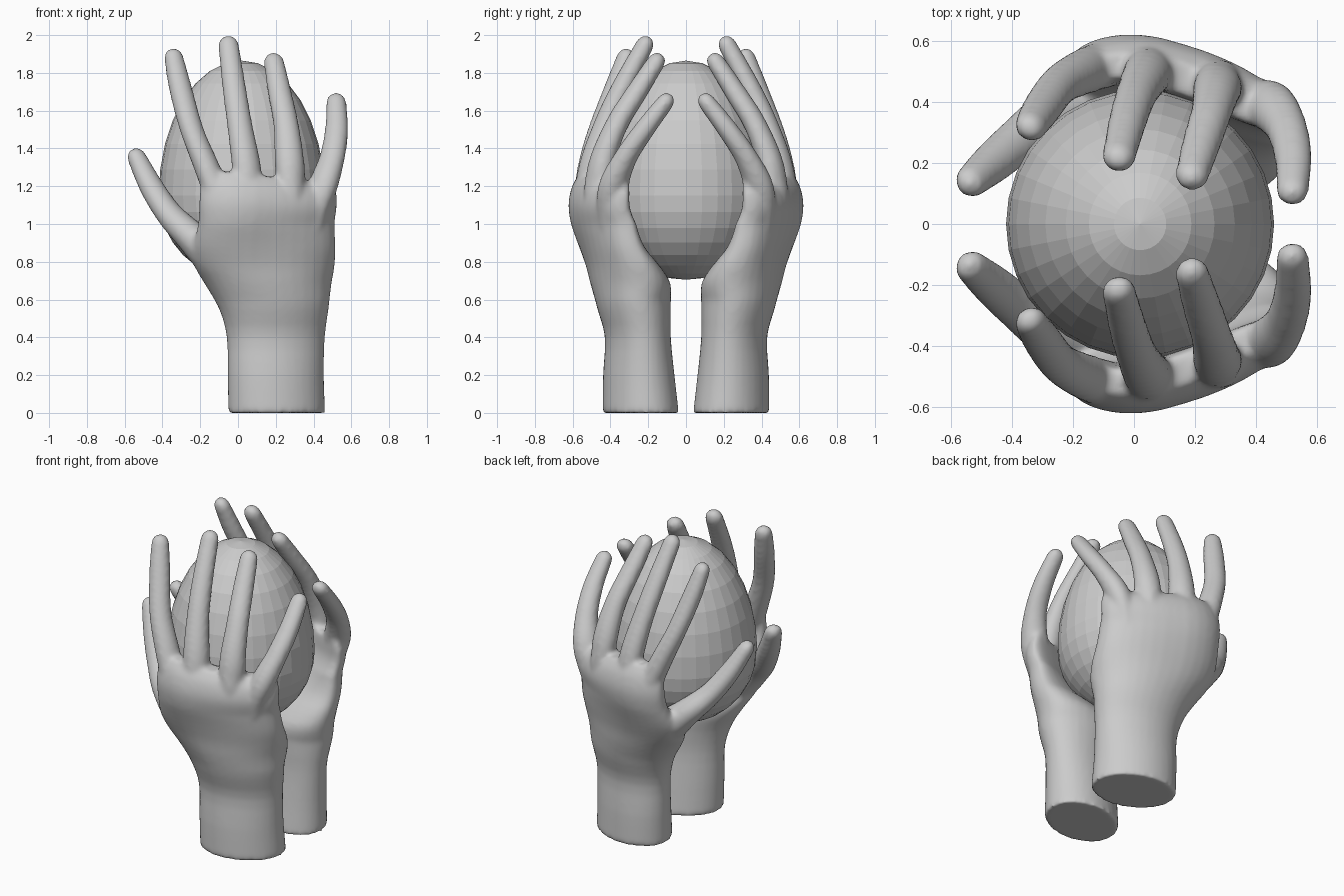
import bpy, bmesh, math
from mathutils import Vector

cube = bpy.data.objects.get("Cube")
if cube:
    bpy.data.objects.remove(cube, do_unlink=True)

grey = bpy.data.materials.new("plain grey")
grey.use_nodes = True
grey.diffuse_color = (0.6, 0.6, 0.6, 1)
grey.node_tree.nodes["Principled BSDF"].inputs["Base Color"].default_value = (0.6, 0.6, 0.6, 1)


def add_object(name, bm):
    mesh = bpy.data.meshes.new(name)
    bm.to_mesh(mesh)
    bm.free()
    mesh.materials.append(grey)
    obj = bpy.data.objects.new(name, mesh)
    bpy.context.collection.objects.link(obj)
    return obj


def spline(rows, steps):
    """Smooth interpolation through rows of numbers."""
    rows = [Vector(r) for r in rows]
    pts = [rows[0] * 2 - rows[1]] + rows + [rows[-1] * 2 - rows[-2]]
    out = []
    for a, b, c, d in zip(pts, pts[1:], pts[2:], pts[3:]):
        for i in range(steps):
            t = i / steps
            out.append((b * 2 + (c - a) * t + (a * 2 - b * 5 + c * 4 - d) * t * t
                        + (b * 3 - a - c * 3 + d) * t ** 3) / 2)
    return out + [rows[-1]]


def loft(bm, rings):
    """Closed skin over a list of point rings."""
    loops = [[bm.verts.new(p) for p in ring] for ring in rings]
    n = len(loops[0])
    for low, high in zip(loops, loops[1:]):
        for i in range(n):
            j = (i + 1) % n
            bm.faces.new((low[i], low[j], high[j], high[i]))
    bm.faces.new(loops[0][::-1])
    bm.faces.new(loops[-1])


def palm_ring(row, sides=32):
    """Slightly turned oval at the wrist, becoming a slanted, cupped slab at the palm."""
    z, xc, xr, yc, yr = row
    cup = min(max((z - 0.6) / 0.4, 0), 1)
    drop = 0.15 * max(z - 1, 0)
    ring = []
    for i in range(sides):
        a = math.tau * i / sides
        u, s = math.cos(a), math.sin(a)
        v = math.copysign(abs(s) ** (1 - 0.25 * cup), s) * (1 + 0.3 * cup * max(u, 0))
        bend = 0.03 * u + cup * (0.1 * u + (0.1 if u < 0 else 0.03) * u * u)
        ring.append(Vector((xc + xr * u, yc + yr * v + bend, z - drop * u)))
    return ring


def finger_rings(points, sides=14):
    """Tapered, slightly flattened tube with a round tip; points are x, y, z, radius."""
    path = spline(points, 5)
    rings = []

    def ring(centre, direction, radius):
        q = direction.to_track_quat('Z', 'Y')
        rings.append([centre + q @ Vector((radius * math.cos(math.tau * i / sides),
                                           0.87 * radius * math.sin(math.tau * i / sides), 0))
                      for i in range(sides)])

    for i, p in enumerate(path):
        step = path[min(i + 1, len(path) - 1)] - path[max(i - 1, 0)]
        along = Vector(step[:3]).normalized()
        ring(Vector(p[:3]), along, p[3])
    end, r = Vector(path[-1][:3]), path[-1][3]
    for deg in (25, 50, 75):
        t = math.radians(deg)
        ring(end + along * r * math.sin(t), along, r * math.cos(t))
    return rings


# forearm and palm: z, centre x, half width, centre y, half depth
PALM = [
    (0.0, 0.205, 0.257, -0.24, 0.2), (0.2, 0.2, 0.255, -0.25, 0.187),
    (0.4, 0.2, 0.26, -0.255, 0.172), (0.55, 0.19, 0.29, -0.275, 0.192),
    (0.68, 0.16, 0.335, -0.295, 0.205), (0.78, 0.14, 0.372, -0.345, 0.175),
    (0.88, 0.14, 0.377, -0.415, 0.132), (1.0, 0.15, 0.362, -0.475, 0.105),
    (1.1, 0.158, 0.365, -0.5, 0.092), (1.19, 0.163, 0.36, -0.492, 0.078),
    (1.25, 0.165, 0.335, -0.475, 0.052),
]
# digits: x, y, z, radius from the knuckle to the tip
THUMB = [(0.0, -0.33, 0.7, 0.11), (-0.13, -0.37, 0.82, 0.12), (-0.265, -0.35, 0.95, 0.094),
         (-0.37, -0.28, 1.06, 0.078), (-0.46, -0.205, 1.2, 0.07), (-0.535, -0.14, 1.35, 0.056)]
INDEX = [(-0.08, -0.53, 1.08, 0.08), (-0.165, -0.5, 1.3, 0.076), (-0.245, -0.455, 1.5, 0.067),
         (-0.305, -0.375, 1.72, 0.064), (-0.34, -0.32, 1.88, 0.054)]
MIDDLE = [(0.07, -0.52, 1.08, 0.08), (0.045, -0.495, 1.3, 0.081), (0.01, -0.43, 1.52, 0.069),
          (-0.02, -0.34, 1.72, 0.064), (-0.05, -0.22, 1.945, 0.056)]
RING = [(0.29, -0.46, 1.08, 0.08), (0.275, -0.45, 1.3, 0.081), (0.255, -0.37, 1.52, 0.069),
        (0.22, -0.26, 1.7, 0.064), (0.19, -0.16, 1.855, 0.056)]
PINKY = [(0.4, -0.4, 0.98, 0.06), (0.445, -0.39, 1.18, 0.084), (0.498, -0.32, 1.35, 0.07),
         (0.522, -0.22, 1.5, 0.063), (0.52, -0.11, 1.645, 0.054)]


def build_hand(name, side):
    bm = bmesh.new()
    loft(bm, [palm_ring(r) for r in spline(PALM, 3)])
    for digit in (THUMB, INDEX, MIDDLE, RING, PINKY):
        loft(bm, finger_rings(digit))
    for v in bm.verts:
        v.co.y *= side
    bmesh.ops.recalc_face_normals(bm, faces=bm.faces)
    hand = add_object(name, bm)
    # fuse the digits into the palm and soften the joins
    fuse = hand.modifiers.new("fuse", 'REMESH')
    fuse.mode = 'VOXEL'
    fuse.voxel_size = 0.014
    fuse.use_smooth_shade = True
    soften = hand.modifiers.new("soften", 'SMOOTH')
    soften.factor = 0.5
    soften.iterations = 8


build_hand("front_hand", 1)
build_hand("back_hand", -1)

# egg: a faceted sphere, taller above its widest ring
bm = bmesh.new()
bmesh.ops.create_uvsphere(bm, u_segments=32, v_segments=16, radius=1)
for v in bm.verts:
    v.co = (0.02 + 0.44 * v.co.x, 0.44 * v.co.y,
            1.15 + v.co.z * (0.715 if v.co.z > 0 else 0.445))
add_object("egg", bm)
